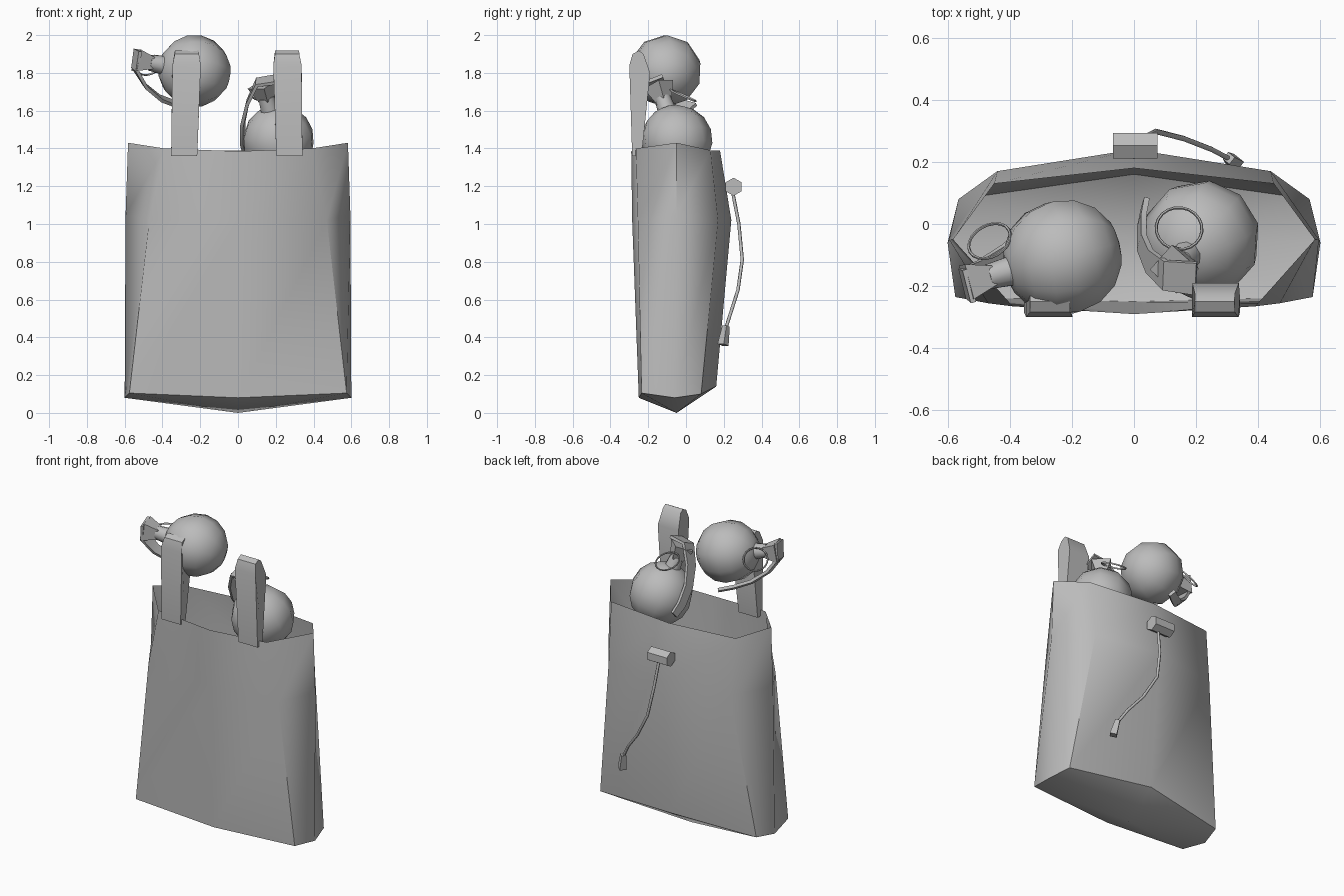
import bpy, bmesh, math
from mathutils import Vector

if "Cube" in bpy.data.objects:
    bpy.data.objects.remove(bpy.data.objects["Cube"])

grey = bpy.data.materials.new("plain_grey")
grey.diffuse_color = (0.5, 0.5, 0.5, 1)
grey.use_nodes = True
grey.node_tree.nodes["Principled BSDF"].inputs["Base Color"].default_value = grey.diffuse_color


def finish(ob, angle=40):
    ob.data.materials.append(grey)
    bpy.ops.object.select_all(action='DESELECT')
    ob.select_set(True)
    bpy.context.view_layer.objects.active = ob
    bpy.ops.object.shade_smooth_by_angle(angle=math.radians(angle))
    return ob


def from_bmesh(name, bm, angle=40, recalc=True):
    if recalc:
        bmesh.ops.recalc_face_normals(bm, faces=bm.faces)
    me = bpy.data.meshes.new(name)
    bm.to_mesh(me)
    bm.free()
    ob = bpy.data.objects.new(name, me)
    bpy.context.collection.objects.link(ob)
    return finish(ob, angle)


def frustum(name, a, b, r1, r2, sides, spin=0.0):
    """Cylinder or cone section running from a to b."""
    a, b = Vector(a), Vector(b)
    axis = b - a
    bpy.ops.mesh.primitive_cone_add(vertices=sides, radius1=r1, radius2=r2, depth=axis.length)
    ob = bpy.context.object
    ob.name = name
    ob.rotation_mode = 'QUATERNION'
    ob.rotation_quaternion = axis.to_track_quat('Z', 'Y')
    ob.location = (a + b) / 2
    if spin:
        for v in ob.data.vertices:
            x, y = v.co.x, v.co.y
            v.co.x = x * math.cos(spin) - y * math.sin(spin)
            v.co.y = x * math.sin(spin) + y * math.cos(spin)
    return finish(ob)


def band(name, path, widths, thick, centre):
    """Flat strip following a path, lying tangent to a ball centre."""
    pts = [Vector(p) for p in path]
    bm = bmesh.new()
    rings = []
    for i, p in enumerate(pts):
        tan = (pts[min(i + 1, len(pts) - 1)] - pts[max(i - 1, 0)]).normalized()
        out = p - centre
        out = (out - tan * out.dot(tan)).normalized()
        side = tan.cross(out) * widths[i] / 2
        o = out * thick / 2
        rings.append([bm.verts.new(p + s * side + t * o)
                      for s, t in ((1, 1), (-1, 1), (-1, -1), (1, -1))])
    for r, s in zip(rings, rings[1:]):
        for k in range(4):
            bm.faces.new((r[k], r[(k + 1) % 4], s[(k + 1) % 4], s[k]))
    bm.faces.new(rings[0])
    bm.faces.new(rings[-1])
    return from_bmesh(name, bm)


# Bag: half rings from front middle round to back middle, mirrored in x
levels = [
    [(0, -.25, .08), (.575, -.235, .105), (.6, -.06, .08), (.565, .08, .10), (0, .16, .14)],
    [(0, -.285, 1.02), (.47, -.255, 1.02), (.595, -.05, 1.05), (.44, .17, 1.02), (0, .24, 1.02)],
    [(0, -.29, 1.385), (.39, -.265, 1.40), (.582, -.05, 1.43), (.45, .13, 1.39), (0, .18, 1.39)],
]
bm = bmesh.new()
rings = []
for half in levels:
    full = half + [(-x, y, z) for x, y, z in half[-2:0:-1]]
    rings.append([bm.verts.new(p) for p in full])
n = len(rings[0])
for lo, hi in zip(rings, rings[1:]):
    for k in range(n):
        bm.faces.new((lo[k], lo[(k + 1) % n], hi[(k + 1) % n], hi[k]))
base = bm.verts.new((0, -.05, 0))
for k in range(n):
    bm.faces.new((base, rings[0][(k + 1) % n], rings[0][k]))
from_bmesh("bag", bm, 50, recalc=False)

# Handles: rounded profile in y and z, widened along x
profile = [(-.285, 1.36), (-.30, 1.84), (-.283, 1.90), (-.25, 1.918),
           (-.225, 1.90), (-.19, 1.80), (-.235, 1.36)]
for name, x_low, x_high in (("left_handle", -.285, -.27), ("right_handle", .272, .26)):
    bm = bmesh.new()
    sides = []
    for s in (-1, 1):
        loop = []
        for y, z in profile:
            x = x_low + (x_high - x_low) * (z - 1.36) / .56
            w = .064 if z > 1.85 else (.075 if z > 1.5 else .069)
            loop.append(bm.verts.new((x + s * w, y, z)))
        sides.append(loop)
    m = len(profile)
    for k in range(m):
        bm.faces.new((sides[0][k], sides[0][(k + 1) % m], sides[1][(k + 1) % m], sides[1][k]))
    for loop in sides:
        bm.faces.new(loop)
    from_bmesh(name, bm)


# Round canisters: ball, neck, flared cap, lever and pull ring
def canister(tag, centre, axis, lever, widths, ring_at, ring_normal, ring_r):
    c, d = Vector(centre), Vector(axis).normalized()
    quat = d.to_track_quat('Z', 'Y')
    bpy.ops.mesh.primitive_uv_sphere_add(segments=10, ring_count=8, radius=.192, location=c)
    ball = bpy.context.object
    ball.name = tag + "_ball"
    ball.rotation_mode = 'QUATERNION'
    ball.rotation_quaternion = quat
    finish(ball, 60)
    frustum(tag + "_neck", c + d * .17, c + d * .25, .05, .042, 10)
    frustum(tag + "_cap", c + d * .235, c + d * .325, .045, .082, 4, math.pi / 4)
    band(tag + "_lever", lever, widths, .018, c)
    bpy.ops.mesh.primitive_torus_add(major_radius=ring_r, minor_radius=.005,
                                     major_segments=20, minor_segments=6, location=ring_at)
    ring = bpy.context.object
    ring.name = tag + "_ring"
    ring.rotation_mode = 'QUATERNION'
    ring.rotation_quaternion = Vector(ring_normal).to_track_quat('Z', 'Y')
    finish(ring, 60)


canister("upper_canister", (-.23, -.108, 1.81), (-.27, -.07, .05),
         [(-.53, -.20, 1.92), (-.545, -.19, 1.82), (-.49, -.15, 1.73),
          (-.41, -.09, 1.665), (-.33, -.02, 1.635), (-.26, .04, 1.62)],
         [.11, .10, .07, .055, .05, .045],
         (-.465, -.055, 1.84), (-.36, .62, .7), .072)
canister("lower_canister", (.215, -.05, 1.44), (-.08, -.09, .28),
         [(.20, -.175, 1.765), (.10, -.165, 1.75), (.05, -.12, 1.64),
          (.025, -.06, 1.53), (.025, .01, 1.44), (.037, .07, 1.39)],
         [.11, .10, .08, .065, .06, .05],
         (.145, -.015, 1.68), (.05, .38, .85), .074)

# Cord on the back with a toggle at the top and an end stop below
frustum("cord_toggle", (-.067, .252, 1.197), (.075, .252, 1.197), .048, .048, 6)
cord = bpy.data.curves.new("cord", 'CURVE')
cord.dimensions = '3D'
cord.bevel_depth = .009
cord.bevel_resolution = 1
cord.use_fill_caps = True
path = [(.02, .245, 1.18), (.035, .28, 1.0), (.07, .298, .81),
        (.16, .275, .65), (.25, .24, .54), (.31, .208, .44)]
line = cord.splines.new('POLY')
line.points.add(len(path) - 1)
for p, co in zip(line.points, path):
    p.co = (*co, 1)
cord_ob = bpy.data.objects.new("cord", cord)
bpy.context.collection.objects.link(cord_ob)
cord.materials.append(grey)
frustum("cord_end", (.305, .212, .46), (.325, .196, .36), .02, .03, 4, math.pi / 4)
